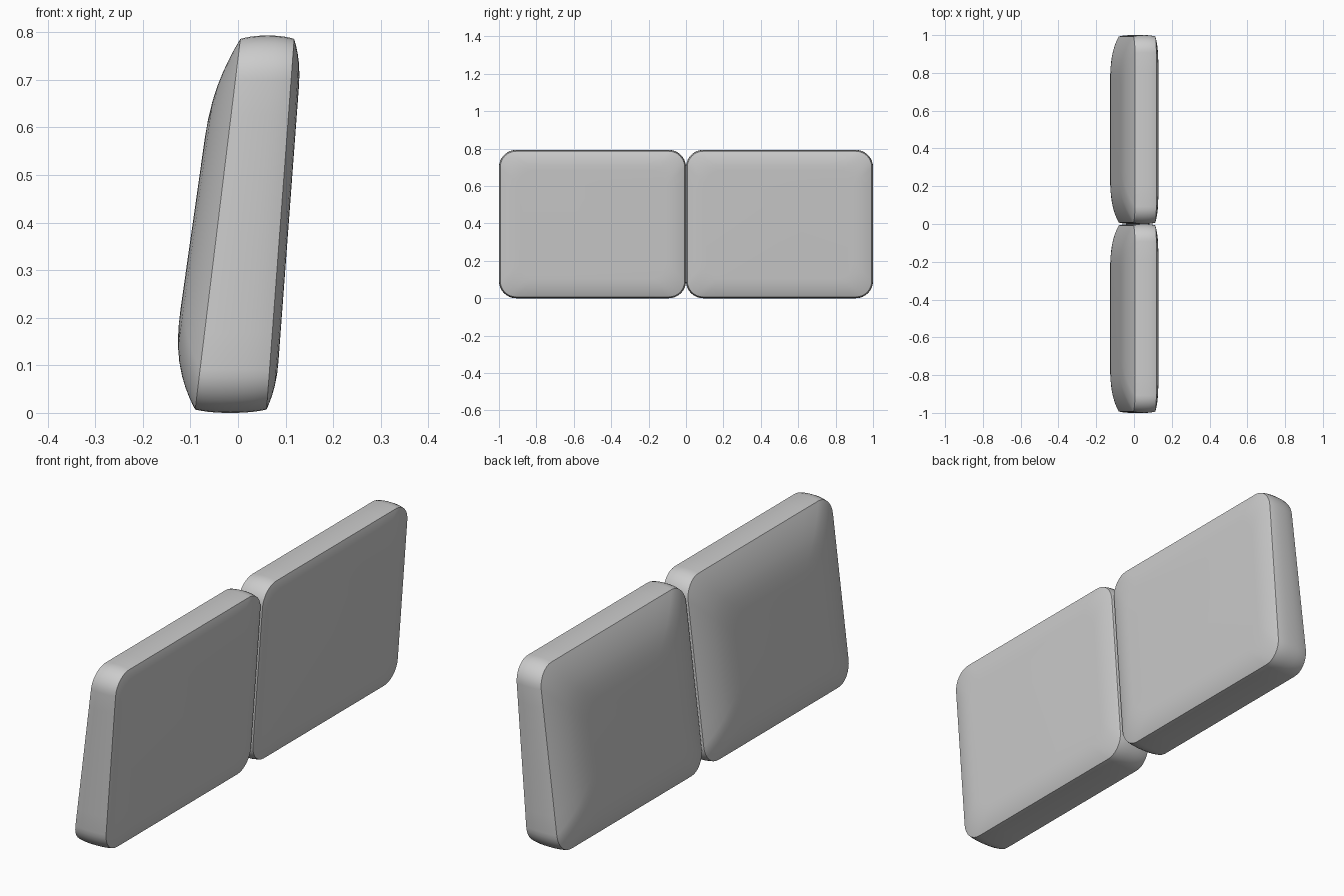
import bpy, bmesh, math

if "Cube" in bpy.data.objects:
    bpy.data.objects.remove(bpy.data.objects["Cube"])

Z0, Z1 = 0.007, 0.786      # seam outline of one cushion
Y0, Y1 = 0.007, 0.993
SEG = 8                    # corner segments
SIDE = 8                   # divisions along straight edges


def outline(d):
    """Rounded rectangle in (y, z), inset by d."""
    r = 0.085 if d > 0 else 0.085 - d
    ya, yb, za, zb = Y0 + d, Y1 - d, Z0 + d, Z1 - d
    corners = [(yb - r, za + r, -90), (yb - r, zb - r, 0),
               (ya + r, zb - r, 90), (ya + r, za + r, 180)]
    pts = []
    for cy, cz, a0 in corners:
        for i in range(SEG + 1):
            a = math.radians(a0 + 90 * i / SEG)
            pts.append((cy + r * math.cos(a), cz + r * math.sin(a)))
    full = []
    for i, p in enumerate(pts):
        full.append(p)
        if i % (SEG + 1) == SEG:
            q = pts[(i + 1) % len(pts)]
            for k in range(1, SIDE):
                t = k / SIDE
                full.append((p[0] + (q[0] - p[0]) * t, p[1] + (q[1] - p[1]) * t))
    return full


def back_x(z):
    return -0.09 + 0.095 * (z - Z0) / (Z1 - Z0)


def front_x(z):
    return 0.06 + 0.058 * (z - Z0) / (Z1 - Z0)


def cushion(name, side):
    bm = bmesh.new()
    rings = []

    def add_ring(d, xf):
        rings.append([bm.verts.new((xf(z), side * y, z)) for y, z in outline(d)])

    # domed back panel, from its flat middle out to the seam
    for d in (0.21, 0.17, 0.13, 0.1, 0.07, 0.045, 0.025, 0.01):
        f = 1 - (1 - d / 0.21) ** 2.3
        add_ring(d, lambda z: back_x(z) - f * (0.061 - 0.016 * z / 0.79))
    # slightly crowned side band between the seams
    for t in (0, 0.08, 0.2, 0.35, 0.5, 0.65, 0.8, 0.92, 1):
        add_ring(-0.007 * (1 - abs(2 * t - 1) ** 2.5),
                 lambda z: back_x(z) * (1 - t) + front_x(z) * t)
    # shallow front panel
    for d in (0.006, 0.015, 0.03, 0.05, 0.075, 0.1):
        f = 1 - (1 - d / 0.1) ** 2.2
        add_ring(d, lambda z: front_x(z) + 0.0175 * f)

    for a, b in zip(rings, rings[1:]):
        n = len(a)
        for i in range(n):
            j = (i + 1) % n
            bm.faces.new((a[i], a[j], b[j], b[i]))
    bm.faces.new(rings[0])
    bm.faces.new(rings[-1])
    bmesh.ops.recalc_face_normals(bm, faces=bm.faces)
    me = bpy.data.meshes.new(name)
    bm.to_mesh(me)
    bm.free()
    ob = bpy.data.objects.new(name, me)
    bpy.context.collection.objects.link(ob)
    bpy.ops.object.select_all(action='DESELECT')
    ob.select_set(True)
    bpy.context.view_layer.objects.active = ob
    bpy.ops.object.shade_smooth_by_angle(angle=math.radians(35))


cushion("back_cushion_left", -1)
cushion("back_cushion_right", 1)
